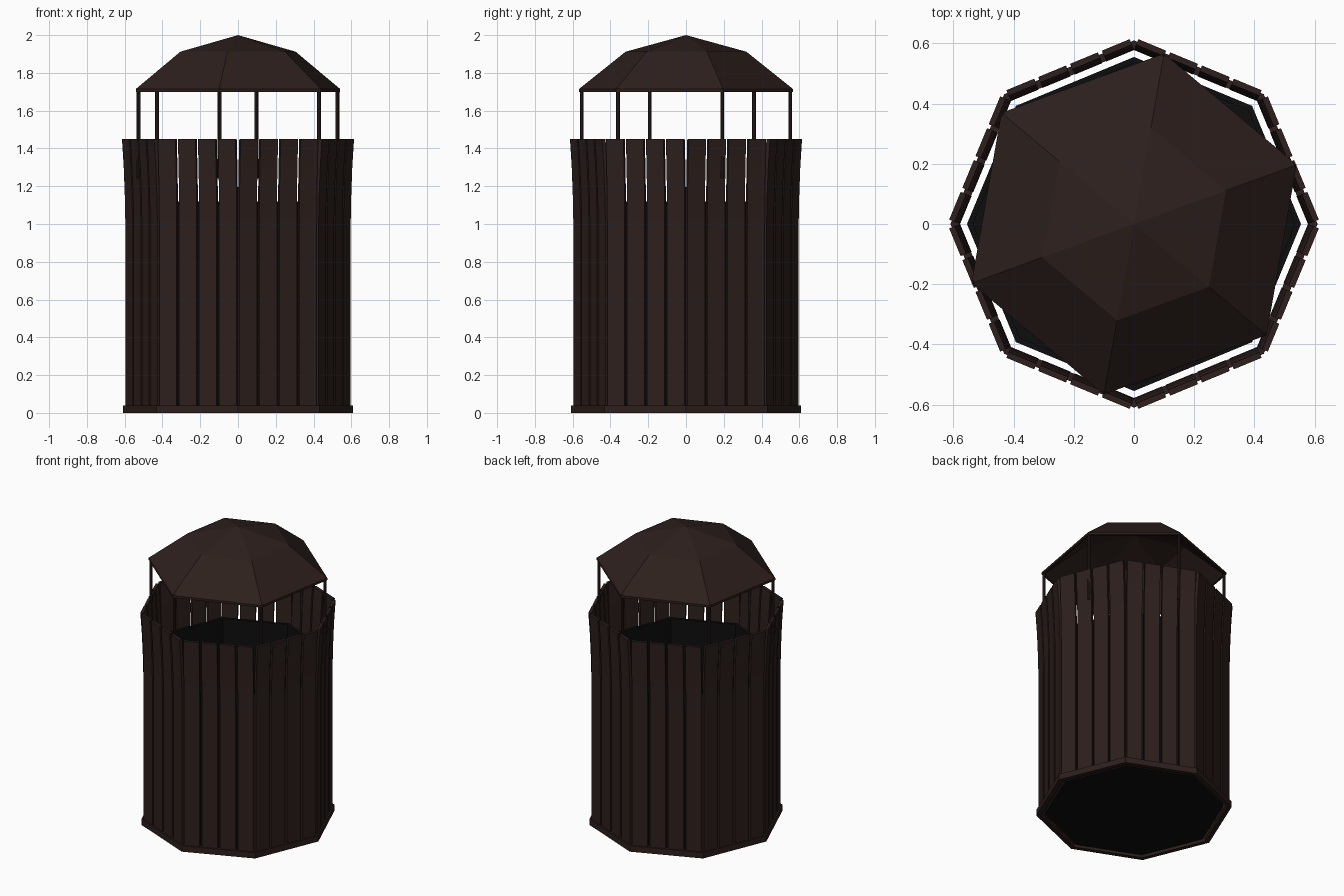
import bpy, bmesh, math
from math import sin, cos, pi, radians

if "Cube" in bpy.data.objects:
    bpy.data.objects.remove(bpy.data.objects["Cube"])


def material(name, rgb):
    m = bpy.data.materials.new(name)
    m.diffuse_color = (*rgb, 1)
    m.use_nodes = True
    m.node_tree.nodes["Principled BSDF"].inputs["Base Color"].default_value = m.diffuse_color
    return m


BROWN = material("dark_brown", (0.026, 0.014, 0.012))
BLACK = material("liner_black", (0.004, 0.004, 0.004))


def finish(name, bm, mat):
    bmesh.ops.recalc_face_normals(bm, faces=bm.faces[:])
    me = bpy.data.meshes.new(name)
    bm.to_mesh(me)
    bm.free()
    me.materials.append(mat)
    ob = bpy.data.objects.new(name, me)
    bpy.context.collection.objects.link(ob)
    return ob


def lathe(name, profile, sides, turn, mat, closed=False):
    """Flat-sided revolve of (radius, z) points; radius 0 becomes a tip."""
    bm = bmesh.new()
    rings = []
    for r, z in profile:
        if r == 0:
            rings.append([bm.verts.new((0, 0, z))] * sides)
        else:
            rings.append([bm.verts.new((r * cos(turn + 2 * pi * i / sides),
                                        r * sin(turn + 2 * pi * i / sides), z))
                          for i in range(sides)])
    pairs = list(zip(rings, rings[1:]))
    if closed:
        pairs.append((rings[-1], rings[0]))
    for a, b in pairs:
        for i in range(sides):
            j = (i + 1) % sides
            loop = list(dict.fromkeys([a[i], a[j], b[j], b[i]]))
            bm.faces.new(loop)
    return finish(name, bm, mat)


# base ring and black inner tub
lathe("base_ring", [(0.61, 0), (0.61, 0.04), (0.58, 0.04), (0.58, 0)], 8, 0, BROWN, True)
lathe("inner_liner", [(0, 0.005), (0.555, 0.005), (0.555, 1.12), (0.535, 1.12),
                      (0.535, 0.03), (0, 0.03)], 8, 0, BLACK)

# flared slats, four on each of the eight sides
flare = [(0.554, 0.02), (0.554, 1.02), (0.557, 1.15), (0.563, 1.3), (0.573, 1.45)]
side = [(d, z) for d, z in flare] + [(d - 0.02, z) for d, z in reversed(flare)]
bm = bmesh.new()
for f in range(8):
    a = radians(22.5 + 45 * f)
    for s in range(4):
        mid = (s - 1.5) * 0.1145
        ends = []
        for t in (mid - 0.05, mid + 0.05):
            ends.append([bm.verts.new((d * cos(a) - t * sin(a),
                                       d * sin(a) + t * cos(a), z)) for d, z in side])
        n = len(side)
        for i in range(n):
            j = (i + 1) % n
            bm.faces.new((ends[0][i], ends[0][j], ends[1][j], ends[1][i]))
        for e in ends:
            for i in range(len(flare) - 1):
                bm.faces.new((e[i], e[i + 1], e[n - 2 - i], e[n - 1 - i]))
finish("slats", bm, BROWN)

# hollow six-sided roof
lathe("roof", [(0, 2.0), (0.325, 1.912), (0.575, 1.715), (0.575, 1.70),
               (0.56, 1.70), (0.318, 1.895), (0, 1.98)], 6, radians(20), BROWN)

# roof posts under the corners
for k in range(6):
    a = radians(20 + 60 * k)
    bpy.ops.mesh.primitive_cylinder_add(vertices=8, radius=0.01, depth=0.48,
                                        location=(0.56 * cos(a), 0.56 * sin(a), 1.48))
    post = bpy.context.object
    post.name = f"roof_post_{k + 1}"
    post.data.materials.append(BROWN)
